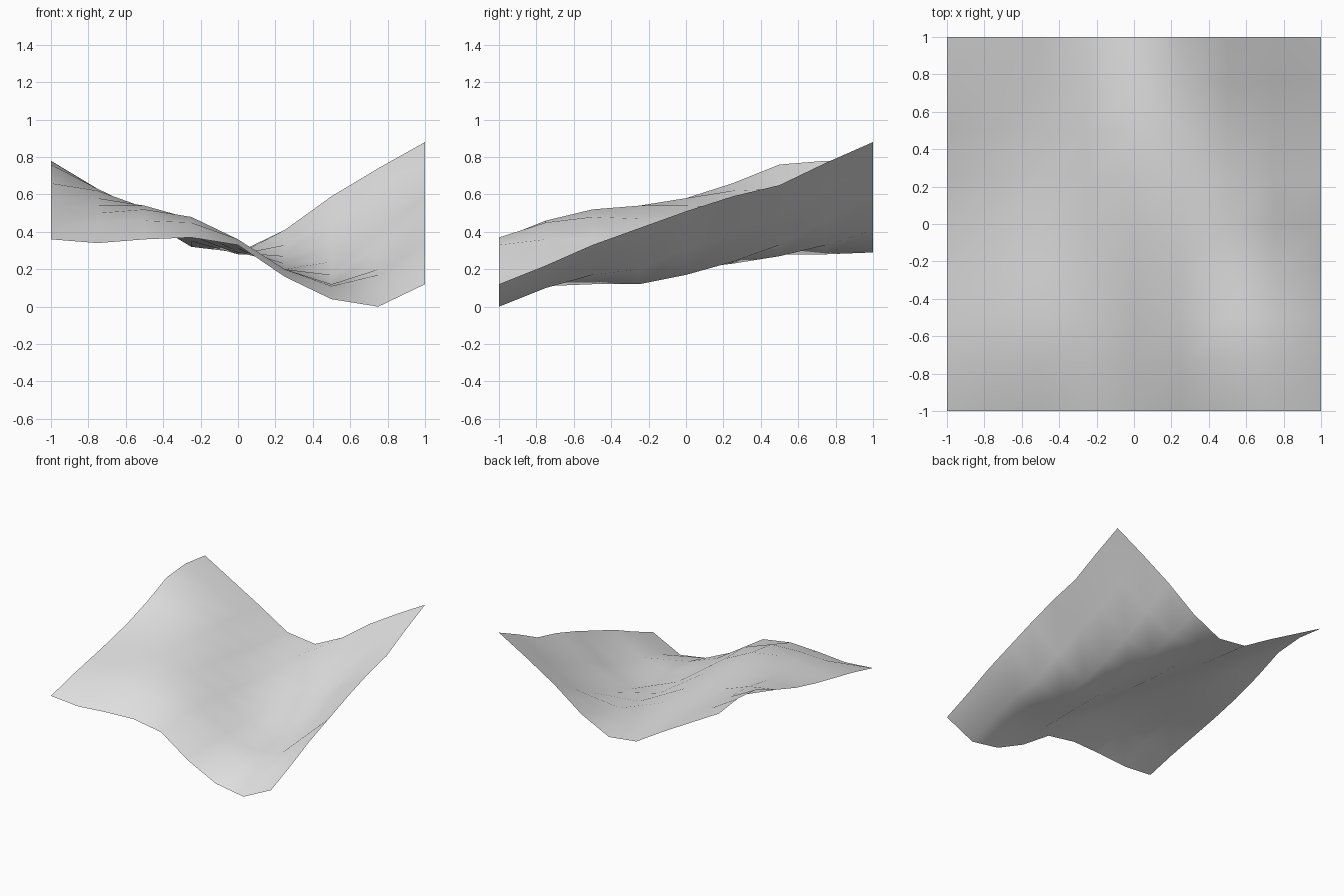
import bpy
import bmesh

# Remove the default object
default_cube = bpy.data.objects.get("Cube")
if default_cube:
    bpy.data.objects.remove(default_cube, do_unlink=True)


def make_material(name, color):
    material = bpy.data.materials.new(name)
    material.use_nodes = True
    material.diffuse_color = color
    material.node_tree.nodes["Principled BSDF"].inputs["Base Color"].default_value = color
    return material


# Ground heights in hundredths: one row per step from front to back,
# each row running from the -x side to the +x side
HEIGHT_ROWS = (
    (36, 34, 36, 37, 33, 16, 4, 0, 12),
    (42, 45, 46, 45, 36, 20, 11, 10, 22),
    (47, 50, 52, 48, 36, 20, 12, 17, 33),
    (52, 54, 54, 47, 34, 20, 12, 20, 42),
    (58, 58, 54, 45, 31, 20, 17, 31, 51),
    (66, 62, 53, 42, 29, 23, 24, 41, 59),
    (76, 63, 51, 38, 28, 27, 33, 49, 65),
    (78, 63, 49, 35, 28, 33, 46, 62, 77),
    (75, 61, 47, 32, 29, 41, 59, 74, 88),
)
SEGMENTS = len(HEIGHT_ROWS) - 1


def grid_index(coordinate):
    return round((coordinate + 1) * SEGMENTS / 2)


def build_terrain(name, material):
    """Flat square grid whose vertices are lifted to the ground heights."""
    mesh = bpy.data.meshes.new(name)
    bm = bmesh.new()
    bmesh.ops.create_grid(bm, x_segments=SEGMENTS, y_segments=SEGMENTS, size=1)
    for vert in bm.verts:
        row = HEIGHT_ROWS[grid_index(vert.co.y)]
        vert.co.z = row[grid_index(vert.co.x)] / 100
    for face in bm.faces:
        face.smooth = True
    bm.normal_update()
    bm.to_mesh(mesh)
    bm.free()
    mesh.materials.append(material)
    terrain = bpy.data.objects.new(name, mesh)
    bpy.context.collection.objects.link(terrain)
    return terrain


# Single open sheet of rolling ground
build_terrain("terrain_sheet", make_material("light grey ground", (0.8, 0.8, 0.8, 1)))
